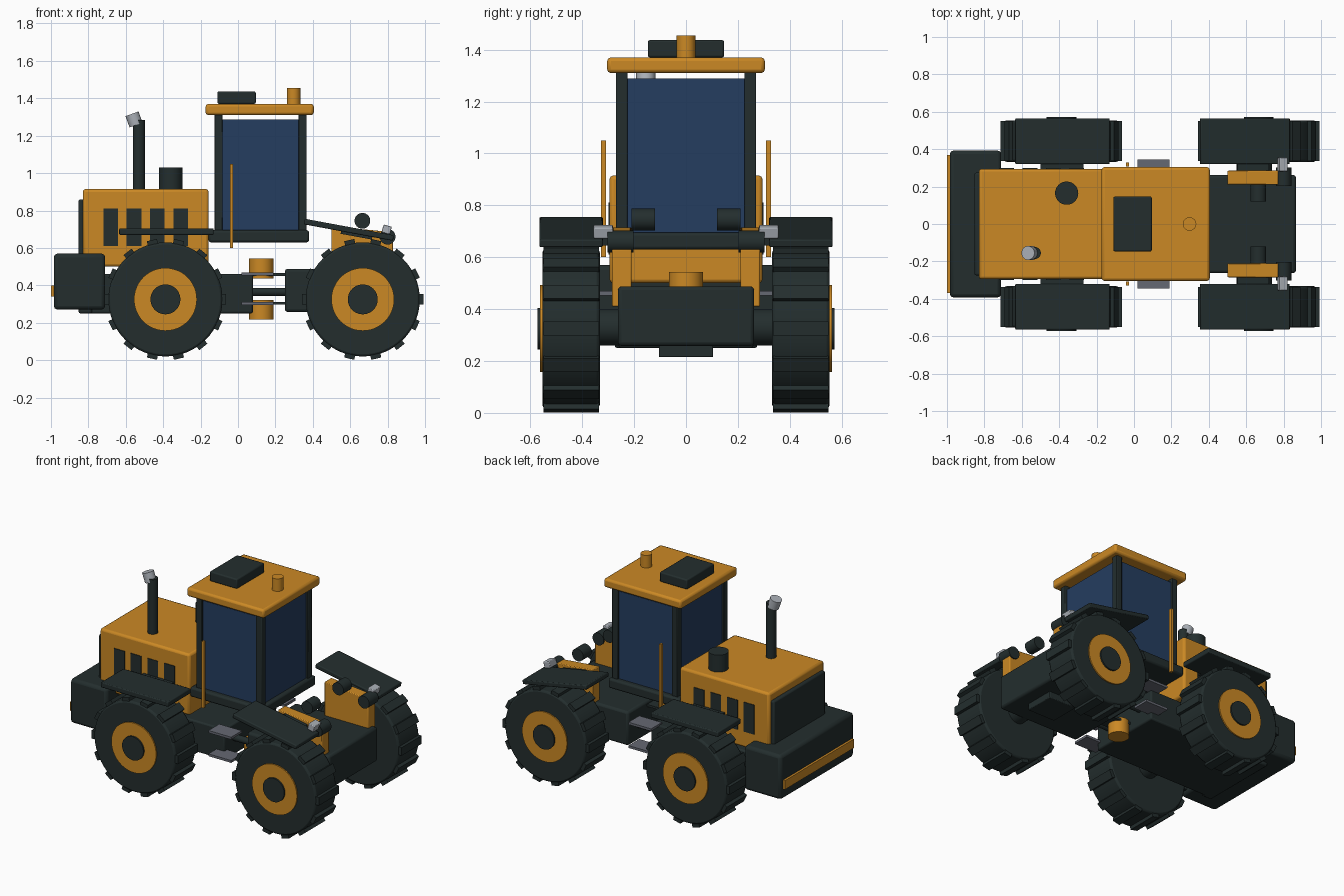
import bpy, bmesh, math
from mathutils import Matrix, Vector

cube = bpy.data.objects.get("Cube")
if cube:
    bpy.data.objects.remove(cube, do_unlink=True)


def material(name, rgb):
    m = bpy.data.materials.new(name)
    m.use_nodes = True
    m.diffuse_color = (*rgb, 1)
    bsdf = next(n for n in m.node_tree.nodes if n.type == 'BSDF_PRINCIPLED')
    bsdf.inputs["Base Color"].default_value = (*rgb, 1)
    bsdf.inputs["Roughness"].default_value = 0.6
    return m


YELLOW = material("machine yellow", (0.60, 0.25, 0.018))
DARK = material("dark green grey", (0.017, 0.027, 0.027))
GLASS = material("blue glass", (0.018, 0.047, 0.115))
SILVER = material("light metal", (0.40, 0.43, 0.47))
STEEL = material("step steel", (0.13, 0.14, 0.17))


def finish(name, bm, mat, bevel=0.0, smooth=False):
    bmesh.ops.recalc_face_normals(bm, faces=bm.faces)
    me = bpy.data.meshes.new(name)
    bm.to_mesh(me)
    bm.free()
    me.materials.append(mat)
    ob = bpy.data.objects.new(name, me)
    bpy.context.collection.objects.link(ob)
    if bevel:
        mod = ob.modifiers.new("Bevel", 'BEVEL')
        mod.width, mod.segments = bevel, 2
        mod.limit_method = 'ANGLE'
    if smooth or bevel:
        bpy.ops.object.select_all(action='DESELECT')
        bpy.context.view_layer.objects.active = ob
        ob.select_set(True)
        bpy.ops.object.shade_smooth_by_angle(angle=math.radians(35))
    return ob


def box(name, x, y, z, mat, bevel=0.0, tilt=0.0):
    """Box from (min, max) ranges, tilted about the y axis."""
    bm = bmesh.new()
    c = Vector([(a + b) / 2 for a, b in (x, y, z)])
    s = Matrix.Diagonal([b - a for a, b in (x, y, z)] + [1])
    m = Matrix.Translation(c) @ Matrix.Rotation(math.radians(tilt), 4, 'Y') @ s
    bmesh.ops.create_cube(bm, size=1, matrix=m)
    return finish(name, bm, mat, bevel)


def rod(name, centre, radius, length, mat, axis='Z', tilt=0.0, bevel=0.0, sides=40):
    bm = bmesh.new()
    turn = {'Z': Matrix.Identity(4), 'Y': Matrix.Rotation(math.pi / 2, 4, 'X'),
            'X': Matrix.Rotation(math.pi / 2, 4, 'Y')}[axis]
    m = Matrix.Translation(centre) @ Matrix.Rotation(math.radians(tilt), 4, 'Y') @ turn
    bmesh.ops.create_cone(bm, cap_ends=True, segments=sides, radius1=radius,
                          radius2=radius, depth=length, matrix=m)
    return finish(name, bm, mat, bevel, True)


def span(side, a, b):
    """Range of y on one side of the machine."""
    return tuple(sorted((side * a, side * b)))


# Front body
box("front_frame", (-0.85, 0.08), (-0.26, 0.26), (0.25, 0.46), DARK, 0.01)
box("grille", (-0.853, -0.78), (-0.275, 0.275), (0.25, 0.86), DARK, 0.01)
box("hood", (-0.83, -0.157), (-0.295, 0.295), (0.50, 0.915), YELLOW, 0.015)
box("counterweight", (-0.985, -0.71), (-0.393, 0.393), (0.27, 0.57), DARK, 0.02)
box("weight_stripe", (-1.0, -0.98), (-0.37, 0.37), (0.34, 0.40), YELLOW)

# Exhaust and air intake
rod("exhaust_pipe", (-0.53, -0.155, 1.09), 0.032, 0.39, DARK)
rod("exhaust_tip", (-0.556, -0.155, 1.287), 0.037, 0.064, SILVER, tilt=-20)
rod("air_intake", (-0.36, 0.165, 0.965), 0.062, 0.13, DARK)

# Cab
box("cab_floor", (-0.157, 0.38), (-0.292, 0.292), (0.63, 0.695), DARK, 0.012)
box("cab_glass", (-0.112, 0.352), (-0.257, 0.257), (0.695, 1.288), GLASS)
for x in (-0.125, 0.323):
    for s in (-1, 1):
        box("cab_pillar", (x, x + 0.043), span(s, 0.226, 0.27), (0.69, 1.32), DARK, 0.004)
box("cab_roof", (-0.173, 0.405), (-0.304, 0.304), (1.31, 1.37), YELLOW, 0.014)
box("roof_unit", (-0.11, 0.095), (-0.147, 0.147), (1.37, 1.437), DARK, 0.008)
rod("beacon", (0.297, 0, 1.41), 0.036, 0.09, YELLOW)

# Rear body
box("rear_frame", (0.25, 0.866), (-0.263, 0.263), (0.258, 0.488), DARK, 0.015)
box("rear_gearcase", (0.56, 0.77), (-0.105, 0.105), (0.215, 0.30), DARK, 0.005)

# Articulated joint
for z in (0.49, 0.27):
    rod("joint_pin", (0.125, 0, z), 0.066, 0.105, YELLOW)
for z in (0.45, 0.297):
    box("joint_tongue", (0.04, 0.27), (-0.06, 0.06), (z, z + 0.015), DARK)

# Wheels
LUGS, WHEEL_Z = 14, 0.325


def wheel(x, s):
    y = s * 0.443
    rod("tire", (x, y, WHEEL_Z), 0.305, 0.222, DARK, 'Y', bevel=0.012, sides=64)
    rod("wheel_rim", (x, s * 0.46, WHEEL_Z), 0.168, 0.205, YELLOW, 'Y', sides=48)
    rod("wheel_hub", (x, s * 0.48, WHEEL_Z), 0.08, 0.186, DARK, 'Y')
    bm = bmesh.new()
    for i in range(LUGS):
        m = (Matrix.Translation((x, y, WHEEL_Z))
             @ Matrix.Rotation(2 * math.pi * i / LUGS, 4, 'Y')
             @ Matrix.Translation((0.305, 0, 0))
             @ Matrix.Diagonal((0.04, 0.214, 0.055, 1)))
        bmesh.ops.create_cube(bm, size=1, matrix=m)
    finish("tire_lugs", bm, DARK)


for x in (-0.388, 0.667):
    rod("axle", (x, 0, WHEEL_Z + 0.005), 0.07, 0.75, DARK, 'Y')
    for s in (-1, 1):
        wheel(x, s)

# Parts repeated on both sides
for s in (-1, 1):
    for i in range(4):
        x = -0.72 + 0.125 * i
        box("hood_vent", (x, x + 0.078), span(s, 0.293, 0.299), (0.61, 0.81), DARK)
    box("front_fender", (-0.635, -0.13), span(s, 0.32, 0.565), (0.67, 0.705), DARK, 0.006)
    box("front_fender_mount", (-0.50, -0.27), span(s, 0.28, 0.34), (0.672, 0.70), DARK)
    box("rear_fender", (0.35, 0.835), span(s, 0.32, 0.565), (0.682, 0.712), DARK, 0.006, 10.5)

    # Rear bracket with a sloping top
    profile = [(0.50, 0.41), (0.83, 0.41), (0.83, 0.63), (0.77, 0.69), (0.50, 0.715)]
    bm = bmesh.new()
    face = bm.faces.new([bm.verts.new((px, s * 0.21, pz)) for px, pz in profile])
    ext = bmesh.ops.extrude_face_region(bm, geom=[face])
    verts = [v for v in ext["geom"] if isinstance(v, bmesh.types.BMVert)]
    bmesh.ops.translate(bm, verts=verts, vec=(0, s * 0.075, 0))
    finish("rear_bracket", bm, YELLOW, 0.005)
    box("rear_fender_mount", (0.55, 0.72), span(s, 0.27, 0.34), (0.66, 0.69), DARK, 0, 10.5)

    # Rear rollers and lamps
    rod("upper_roller", (0.665, s * 0.165, 0.745), 0.042, 0.09, DARK, 'Y')
    rod("lower_roller", (0.80, s * 0.252, 0.66), 0.042, 0.10, DARK, 'Y')
    box("rear_lamp", (0.772, 0.818), span(s, 0.282, 0.356), (0.677, 0.72), SILVER, 0.004, 15)

    # Handrails, steps and steering rams
    box("handrail", (-0.043, -0.027), span(s, 0.308, 0.328), (0.60, 1.05), YELLOW)
    for z in (0.453, 0.295):
        box("step", (0.02, 0.19), span(s, 0.23, 0.345), (z, z + 0.016), STEEL)
    rod("steering_ram", (0.165, s * 0.15, 0.365), 0.022, 0.21, DARK, 'X', sides=24)
